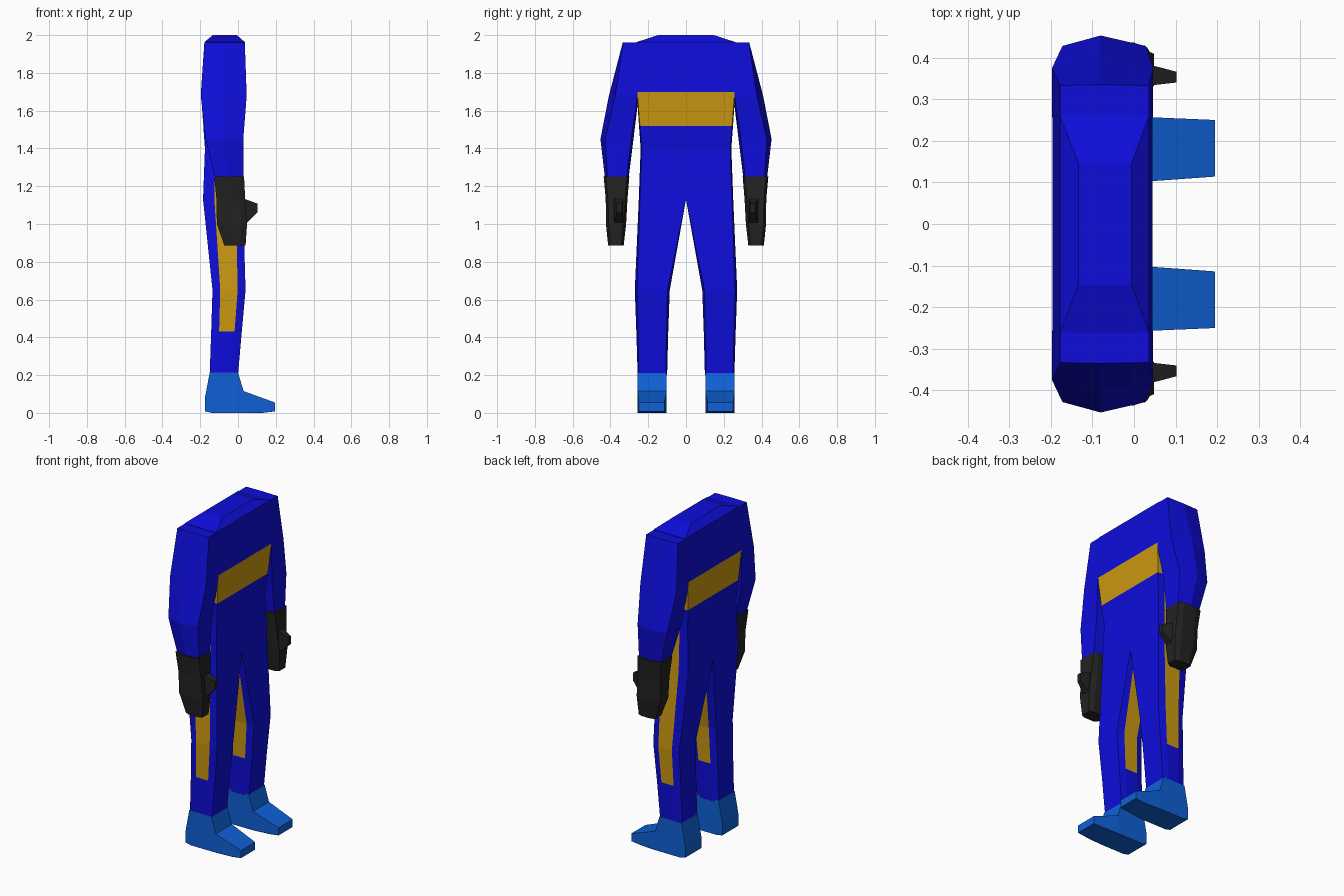
import bpy, bmesh

cube = bpy.data.objects.get("Cube")
if cube:
    bpy.data.objects.remove(cube, do_unlink=True)


def material(name, rgb):
    m = bpy.data.materials.new(name)
    m.use_nodes = True
    m.diffuse_color = (*rgb, 1)
    m.node_tree.nodes["Principled BSDF"].inputs["Base Color"].default_value = (*rgb, 1)
    return m


BLUE = material("suit blue", (0.0044, 0.004, 0.71))
GOLD = material("stripe gold", (0.60, 0.32, 0.006))
BOOT = material("boot blue", (0.0044, 0.118, 0.67))
BLACK = material("glove black", (0.016, 0.016, 0.016))


def finish(name, bm, mats):
    bmesh.ops.recalc_face_normals(bm, faces=bm.faces[:])
    me = bpy.data.meshes.new(name)
    bm.to_mesh(me)
    bm.free()
    for m in mats:
        me.materials.append(m)
    ob = bpy.data.objects.new(name, me)
    bpy.context.collection.objects.link(ob)
    return ob


def loft(name, rings, mats, side=1, rule=None):
    """Skin a stack of (z, outline) rings; rule(z_mid, edge) picks the colour."""
    bm = bmesh.new()
    rows = [[bm.verts.new((x, y * side, z)) for x, y in pts] for z, pts in rings]
    n = len(rows[0])
    for (za, _), (zb, _), a, b in zip(rings, rings[1:], rows, rows[1:]):
        for k in range(n):
            j = (k + 1) % n
            f = bm.faces.new((a[k], a[j], b[j], b[k]))
            if rule:
                f.material_index = rule((za + zb) / 2, k)
    bm.faces.new(rows[0])
    bm.faces.new(rows[-1])
    bmesh.ops.remove_doubles(bm, verts=bm.verts[:], dist=0.0005)
    return finish(name, bm, mats)


def hull(name, pts, mat, side=1):
    bm = bmesh.new()
    vs = [bm.verts.new((x, y * side, z)) for x, y, z in pts]
    bmesh.ops.convex_hull(bm, input=vs)
    return finish(name, bm, [mat])


def octagon(x0, x1, s0, s1, yi, yo, di, do):
    """Flat front, back and sides, with narrow slanted corners."""
    return [(x0, yi + di), (s0, yi), (s1, yi), (x1, yi + di),
            (x1, yo - do), (s1, yo), (s0, yo), (x0, yo - do)]


def hexagon(x0, x1, xm, yi, yc, yo, di):
    """Sleeve outline with a ridge along its outer and inner side."""
    return [(x0, yi + di), (xm, yi), (x1, yi + di), (x1, yc), (xm, yo), (x0, yc)]


def stripe(z, k):
    return int(1.52 < z < 1.70 or (0.43 < z < 1.52 and k in (1, 5)))


# Torso with chest band and side stripes
torso = [
    (1.13, -0.185, 0.026, -0.125, -0.01, 0.250, 0.006),
    (1.40, -0.175, 0.020, -0.125, -0.02, 0.240, 0.006),
    (1.52, -0.184, 0.032, -0.130, -0.02, 0.249, 0.005),
    (1.70, -0.196, 0.045, -0.130, -0.02, 0.261, 0.003),
    (1.963, -0.178, 0.036, -0.135, -0.005, 0.262, 0.002),
    (2.00, -0.133, -0.006, -0.130, -0.009, 0.147, 0.002)]
loft("torso", [(z, octagon(a, b, c, d, -w, w, e, e)) for z, a, b, c, d, w, e in torso],
     [BLUE, GOLD], 1, stripe)

legs = [
    (0.20, -0.150, 0.000, -0.105, -0.035, 0.100, 0.256, 0.006, 0.006),
    (0.43, -0.142, 0.020, -0.100, -0.018, 0.094, 0.263, 0.010, 0.010),
    (0.65, -0.135, 0.040, -0.094, -0.002, 0.086, 0.271, 0.012, 0.012),
    (1.13, -0.185, 0.026, -0.125, -0.010, 0.000, 0.250, 0.000, 0.006)]
arms = [
    (1.25, -0.122, 0.028, -0.050, 0.303, 0.415, 0.430, 0.010),
    (1.45, -0.172, 0.028, -0.080, 0.278, 0.428, 0.453, 0.012),
    (1.68, -0.197, 0.046, -0.080, 0.250, 0.375, 0.408, 0.006),
    (1.96, -0.178, 0.036, -0.080, 0.250, 0.333, 0.335, 0.000)]
gloves = [
    (0.885, -0.072, 0.040, -0.050, 0.015, 0.330, 0.412, 0.012, 0.012),
    (1.00, -0.112, 0.048, -0.070, 0.015, 0.317, 0.424, 0.015, 0.015),
    (1.13, -0.114, 0.038, -0.080, 0.005, 0.310, 0.425, 0.012, 0.012),
    (1.252, -0.126, 0.032, -0.085, 0.000, 0.300, 0.436, 0.012, 0.012)]
# Boot side profile in x, z: shaft and heel, then the wedge-shaped toe
shaft = [(-0.15, 0.213), (0.0, 0.213), (0.03, 0.115), (0.03, 0.0),
         (-0.14, 0.0), (-0.175, 0.008), (-0.175, 0.08)]
toe = [(0.03, 0.115), (0.195, 0.055), (0.195, 0.008), (0.13, 0.0), (0.03, 0.0)]

for tag, s in (("left", 1), ("right", -1)):
    loft(tag + "_leg", [(r[0], octagon(*r[1:])) for r in legs], [BLUE, GOLD], s, stripe)
    loft(tag + "_arm", [(r[0], hexagon(*r[1:])) for r in arms], [BLUE], s)
    loft(tag + "_glove", [(r[0], octagon(*r[1:])) for r in gloves], [BLACK], s)
    hull(tag + "_thumb",
         [(0.03, y, z) for y in (0.332, 0.385) for z in (0.99, 1.135)]
         + [(0.102, y, z) for y in (0.340, 0.366) for z in (1.06, 1.108)], BLACK, s)
    hull(tag + "_boot", [(x, y, z) for x, z in shaft for y in (0.102, 0.257)], BOOT, s)
    hull(tag + "_toe", [(x, y, z) for x, z in toe
                        for y in ((0.102, 0.257) if x < 0.1 else (0.114, 0.25))], BOOT, s)
